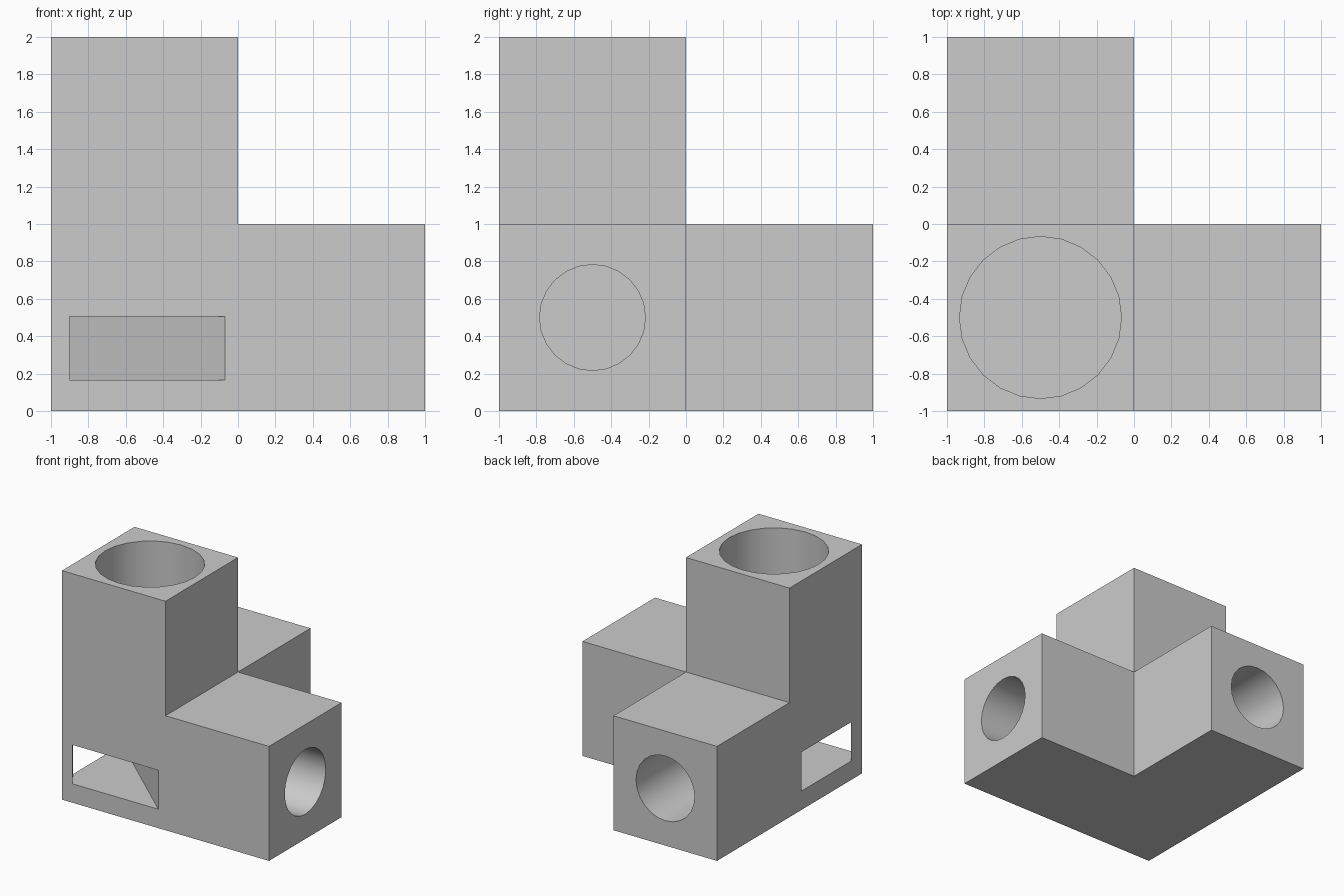
import bpy
import bmesh
from math import radians
from mathutils import Vector

cube = bpy.data.objects.get("Cube")
if cube:
    bpy.data.objects.remove(cube, do_unlink=True)

grey = bpy.data.materials.new("plain grey")
grey.use_nodes = True
colour = (0.6, 0.6, 0.6, 1)
grey.diffuse_color = colour
grey.node_tree.nodes["Principled BSDF"].inputs["Base Color"].default_value = colour

CENTRE = Vector((-0.5, -0.5, 0.5))
AXES = [Vector((1, 0, 0)), Vector((0, 1, 0)), Vector((0, 0, 1))]


def make_object(name, bm):
    bmesh.ops.recalc_face_normals(bm, faces=bm.faces)
    mesh = bpy.data.meshes.new(name)
    bm.to_mesh(mesh)
    bm.free()
    mesh.materials.append(grey)
    obj = bpy.data.objects.new(name, mesh)
    bpy.context.collection.objects.link(obj)
    return obj


def bore(name, axis, radius, depth):
    """Cylinder cutter sunk into the end of the arm along an axis."""
    bm = bmesh.new()
    bmesh.ops.create_cone(bm, cap_ends=True, segments=24, radius1=radius,
                          radius2=radius, depth=depth + 0.1)
    turn = axis.to_track_quat("Z", "Y")
    bmesh.ops.rotate(bm, verts=bm.verts, matrix=turn.to_matrix())
    bmesh.ops.translate(bm, verts=bm.verts,
                        vec=CENTRE + axis * (1.55 - depth / 2))
    return make_object(name, bm)


# Corner block: a unit cube with three of its faces drawn out into arms
bm = bmesh.new()
bmesh.ops.create_cube(bm, size=1)
bmesh.ops.translate(bm, verts=bm.verts, vec=CENTRE)
for axis in AXES:
    bm.normal_update()
    face = max(bm.faces, key=lambda f: (f.calc_center_median() - CENTRE).dot(axis)
               - 9 * (f.normal.dot(axis) < 0.9))
    new = bmesh.ops.extrude_face_region(bm, geom=[face])["geom"]
    bmesh.ops.delete(bm, geom=[face], context="FACES_ONLY")
    bmesh.ops.translate(bm, vec=axis,
                        verts=[v for v in new if isinstance(v, bmesh.types.BMVert)])
bmesh.ops.dissolve_limit(bm, angle_limit=radians(1), verts=bm.verts, edges=bm.edges)
block = make_object("corner_block", bm)

# Round sockets in the arm ends
cutters = [
    bore("side_socket", AXES[0], 0.283, 1),
    bore("back_socket", AXES[1], 0.283, 1),
    bore("top_socket", AXES[2], 0.433, 1),
]

# Slot passing diagonally through the outer corner
bm = bmesh.new()
front = [Vector((-0.9, -1, 0.165)), Vector((-0.07, -1, 0.165))]
side = [Vector((-1, -0.167, 0.165)), Vector((-1, -0.85, 0.165))]
a = front[0].lerp(side[1], -0.5)
b = front[1].lerp(side[0], -0.2)
c = side[0].lerp(front[1], -0.2)
d = side[1].lerp(front[0], -0.5)
base = bm.faces.new([bm.verts.new(p) for p in (a, b, c, d)])
top = bmesh.ops.extrude_face_region(bm, geom=[base])["geom"]
bmesh.ops.translate(bm, vec=(0, 0, 0.34),
                    verts=[v for v in top if isinstance(v, bmesh.types.BMVert)])
cutters.append(make_object("corner_slot", bm))

# Cut the openings, then drop the cutters
bpy.ops.object.select_all(action="DESELECT")
block.select_set(True)
bpy.context.view_layer.objects.active = block
for cutter in cutters:
    mod = block.modifiers.new(cutter.name, "BOOLEAN")
    mod.operation = "DIFFERENCE"
    mod.solver = "EXACT"
    mod.object = cutter
    bpy.ops.object.modifier_apply(modifier=mod.name)
    bpy.data.objects.remove(cutter, do_unlink=True)
bpy.ops.object.shade_smooth_by_angle(angle=radians(30))
